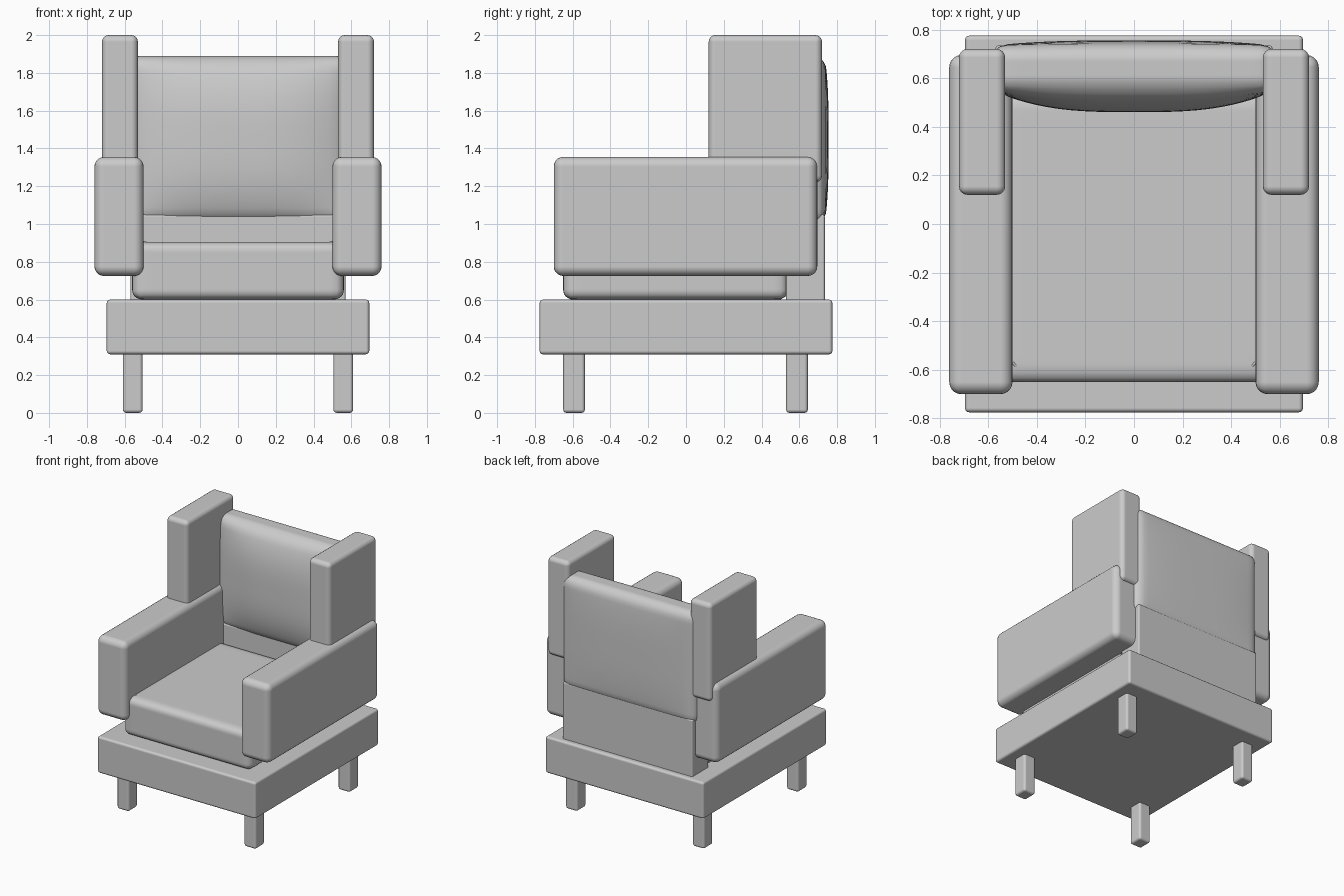
import bpy, bmesh
from mathutils import Vector

if "Cube" in bpy.data.objects:
    bpy.data.objects.remove(bpy.data.objects["Cube"])


def finish(name, bm, smooth_all=False):
    me = bpy.data.meshes.new(name)
    bm.to_mesh(me)
    bm.free()
    ob = bpy.data.objects.new(name, me)
    bpy.context.collection.objects.link(ob)
    for p in me.polygons:
        p.use_smooth = True
    return ob


def block(name, lo, hi, r, segs=4):
    """Box between two corners with rounded edges."""
    lo, hi = Vector(lo), Vector(hi)
    bm = bmesh.new()
    bmesh.ops.create_cube(bm, size=1)
    for v in bm.verts:
        v.co = Vector((lo[i] + (v.co[i] + 0.5) * (hi[i] - lo[i]) for i in range(3)))
    ob = finish(name, bm)
    m = ob.modifiers.new("rounding", 'BEVEL')
    m.width, m.segments, m.limit_method = r, segs, 'ANGLE'
    m.harden_normals = True
    return ob


def cushion(name, lo, hi, r, shape=None, cuts=31):
    """Dense soft box: rounded by clamping to an inner box, then reshaped."""
    lo, hi = Vector(lo), Vector(hi)
    bm = bmesh.new()
    bmesh.ops.create_cube(bm, size=1)
    bmesh.ops.subdivide_edges(bm, edges=bm.edges[:], cuts=cuts, use_grid_fill=True)
    for v in bm.verts:
        p = Vector((lo[i] + (v.co[i] + 0.5) * (hi[i] - lo[i]) for i in range(3)))
        q = Vector((min(max(p[i], lo[i] + r), hi[i] - r) for i in range(3)))
        d = p - q
        v.co = q + d.normalized() * r if d.length > 1e-6 else p
        if shape:
            shape(v.co)
    return finish(name, bm)


def piping(name, pts, r=0.006):
    """Thin sewn seam along a path."""
    cu = bpy.data.curves.new(name, 'CURVE')
    cu.dimensions, cu.bevel_depth, cu.bevel_resolution = '3D', r, 2
    sp = cu.splines.new('POLY')
    sp.points.add(len(pts) - 1)
    for p, c in zip(sp.points, pts):
        p.co = (*c, 1)
    bpy.context.collection.objects.link(bpy.data.objects.new(name, cu))


# Plinth and lower back panel
block("base", (-0.695, -0.775, 0.31), (0.695, 0.775, 0.60), 0.018, 3)
block("back_panel", (-0.57, 0.53, 0.59), (0.57, 0.735, 1.05), 0.012, 2)

# Legs, arms and wings on both sides
for side, s in (("left", -1), ("right", 1)):
    def mx(a, b):
        return (a, b) if s > 0 else (-b, -a)
    x0, x1 = mx(0.505, 0.61)
    block(side + "_front_leg", (x0, -0.65, 0.0), (x1, -0.535, 0.33), 0.018, 3)
    block(side + "_back_leg", (x0, 0.53, 0.0), (x1, 0.645, 0.33), 0.018, 3)
    x0, x1 = mx(0.50, 0.76)
    block(side + "_arm", (x0, -0.70, 0.725), (x1, 0.695, 1.355), 0.05, 5)
    x0, x1 = mx(0.53, 0.72)
    block(side + "_wing", (x0, 0.12, 1.22), (x1, 0.72, 2.0), 0.035, 4)

# Seat cushion
cushion("seat_cushion", (-0.56, -0.65, 0.60), (0.56, 0.54, 0.905), 0.05)
piping("seat_seam", [(-0.5, -0.57, 0.904), (-0.44, -0.63, 0.887),
                     (0.44, -0.63, 0.887), (0.5, -0.57, 0.904)])


# Back cushion with a plump front and slightly domed rear
def plump(c):
    u = min(abs(c.x) / 0.57, 1)
    w = min(abs(c.z - 1.445) / 0.445, 1)
    k = (1 - u ** 3) * (1 - w ** 3)
    t = (0.65 - c.y) / 0.105
    if t > 0:
        c.y -= 0.085 * k * min(t, 1)
    else:
        c.y += 0.025 * k * min(-t, 1)


cushion("back_cushion", (-0.59, 0.545, 1.0), (0.59, 0.735, 1.89), 0.065, plump)
piping("back_seam", [(-0.53, 0.557, 1.845), (-0.3, 0.545, 1.848),
                     (0.3, 0.545, 1.848), (0.53, 0.557, 1.845)])
